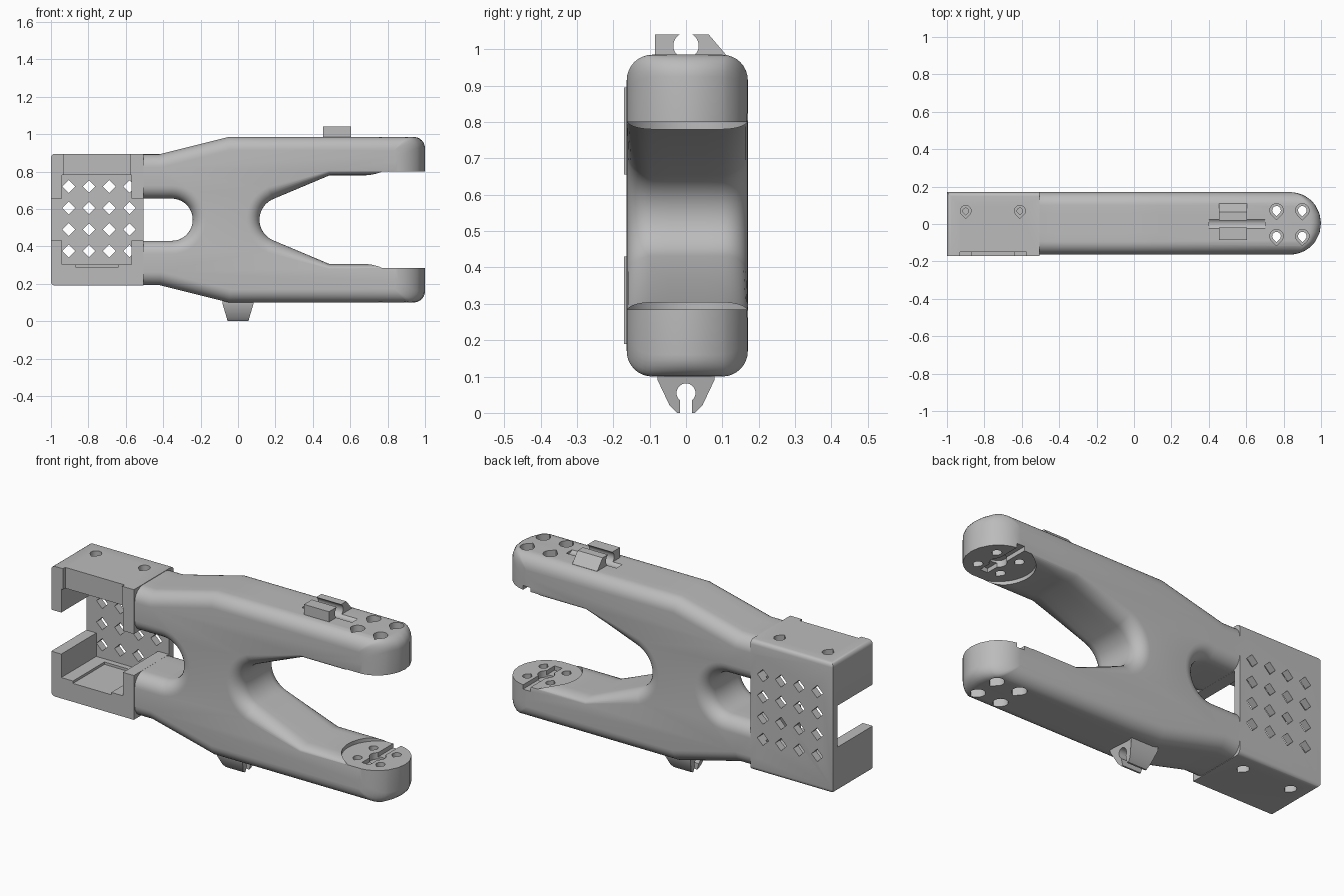
import bpy, bmesh
from math import sin, cos, pi, radians, sqrt
from mathutils import Vector

if "Cube" in bpy.data.objects:
    bpy.data.objects.remove(bpy.data.objects["Cube"])

MID_Z, MID_Y, HALF = 0.5425, 0.0035, 0.1665   # mirror height, depth centre, half depth
FILLET, TIP_X = 0.07, 0.835

grey = bpy.data.materials.new("plain_grey")
grey.use_nodes = True
grey.diffuse_color = (0.5, 0.5, 0.5, 1)
grey.node_tree.nodes["Principled BSDF"].inputs["Base Color"].default_value = (0.5, 0.5, 0.5, 1)


def make(name, bm):
    bmesh.ops.recalc_face_normals(bm, faces=bm.faces)
    mesh = bpy.data.meshes.new(name)
    bm.to_mesh(mesh)
    bm.free()
    mesh.materials.append(grey)
    ob = bpy.data.objects.new(name, mesh)
    bpy.context.scene.collection.objects.link(ob)
    return ob


def loft(name, rings):
    bm = bmesh.new()
    loops = [[bm.verts.new(p) for p in ring] for ring in rings]
    n = len(loops[0])
    for a, b in zip(loops, loops[1:]):
        for i in range(n):
            j = (i + 1) % n
            bm.faces.new((a[i], a[j], b[j], b[i]))
    bm.faces.new(loops[0])
    bm.faces.new(loops[-1][::-1])
    return make(name, bm)


def prism(name, pts, axis, lo, hi):
    place = {"x": lambda a, b, h: (h, a, b), "y": lambda a, b, h: (a, h, b),
             "z": lambda a, b, h: (a, b, h)}[axis]
    return loft(name, [[place(a, b, h) for a, b in pts] for h in (lo, hi)])


def box(name, x, y, z):
    return prism(name, [(x[0], y[0]), (x[1], y[0]), (x[1], y[1]), (x[0], y[1])], "z", *z)


def arc(cx, cy, r, start, end, n):
    angles = [radians(start + (end - start) * i / n) for i in range(n + 1)]
    return [(cx + r * cos(a), cy + r * sin(a)) for a in angles]


def disc(cx, cy, r, n=32):
    return arc(cx, cy, r, 0, 360, n)[:-1]


def teardrop(cx, cy, r):
    return arc(cx, cy, r, -45, 225, 18) + [(cx, cy - r * 1.41)]


def combine(target, parts, operation):
    group = bpy.data.collections.new("helpers")
    for p in parts:
        group.objects.link(p)
        p.hide_render = True
    mod = target.modifiers.new(operation, "BOOLEAN")
    mod.operation, mod.solver = operation, "EXACT"
    mod.operand_type, mod.collection = "COLLECTION", group
    bpy.context.view_layer.objects.active = target
    bpy.ops.object.modifier_apply(modifier=mod.name)
    for p in parts:
        bpy.data.objects.remove(p)
    bpy.data.collections.remove(group)


# Forked body: half outline, mirrored in height
half = (arc(-0.355, 0, 0.113, 0, 90, 10)
        + [(-0.55, 0.113), (-0.55, 0.35), (-0.42, 0.35), (-0.05, 0.4425), (0.13, 0.4425)]
        + arc(0.94, 0.3825, 0.06, 90, 0, 6)
        + [(1, 0.2375), (0.49, 0.2375)]
        + arc(0.235, 0, 0.12, 112, 180, 10))
outline = half + [(x, -z) for x, z in half[-2:0:-1]]


def inward(i):
    x, z = outline[i]
    side = 1 if z > 0 else -1
    if x > 0.8:
        return Vector((0, -side if abs(z) > 0.25 else side * 0.35))
    a, b, c = (Vector(outline[k % len(outline)]) for k in (i - 1, i, i + 1))
    n1, n2 = [Vector((d.y, -d.x)).normalized() for d in (b - a, c - b)]
    n = (n1 + n2) / (1 + n1.dot(n2))
    if x < -0.54:
        return Vector((0, side if abs(z) < 0.2 else -side))
    return n * (0.35 if x > 0.45 else 1)


shifts = [inward(i) for i in range(len(outline))]
rim = [(HALF - FILLET * (1 - sin(t)), FILLET * (1 - cos(t))) for t in
       [radians(11.25 * k) for k in range(9)]]
layers = [(-y, d) for y, d in rim[::-1]] + [(-0.05, 0), (0, 0), (0.05, 0)] + rim
rings = []
for y, inset in layers:
    k = max(0.03, sqrt(max(0, 1 - (y / HALF) ** 2)))
    ring = []
    for (x, z), s in zip(outline, shifts):
        x, z = x + s.x * inset, z + s.y * inset
        ring.append((TIP_X + (x - TIP_X) * k if x > TIP_X else x, MID_Y + y, MID_Z + z))
    rings.append(ring)
body = loft("clamp_body", rings)

# Mounting box with softened edges
housing = box("housing", (-1, -0.505), (-0.17, 0.17), (0.19, 0.895))
bm = bmesh.new()
bm.from_mesh(housing.data)
edges = [e for e in bm.edges if abs(e.verts[0].co.z - e.verts[1].co.z) < 0.01
         and (e.verts[0].co.x + e.verts[1].co.x < -1.9 or e.verts[0].co.y > 0
              or e.verts[1].co.y > 0)
         and e.verts[0].co.x + e.verts[1].co.x < -1.1]
bmesh.ops.bevel(bm, geom=edges, offset=0.022, segments=4, profile=0.5, affect="EDGES")
bm.to_mesh(housing.data)
bm.free()

# Cable clip under the body, narrowing downward
clip_half = [(0.078, 0.15), (0.078, 0.09), (0.045, 0.02), (0.025, 0)]
lower_clip = prism("lower_clip", clip_half + [(-y, z) for y, z in clip_half[::-1]],
                   "x", -0.085, 0.085)
for v in lower_clip.data.vertices:
    v.co.x *= 1 - 0.35 * max(0, 1 - v.co.z / 0.1)

# Two-pronged cable clip on the upper arm
upper_clip = prism("upper_clip", [(-0.085, 0.95), (-0.085, 1.04), (0.063, 1.04),
                                  (0.11, 0.985), (0.11, 0.95)], "x", 0.455, 0.605)
combine(body, [housing, lower_clip, upper_clip], "UNION")

# Clip channels
cuts = [prism("lower_bore", disc(0, 0.055, 0.026), "x", -0.2, 0.2),
        box("lower_slit", (-0.2, 0.2), (-0.016, 0.016), (-0.1, 0.05)),
        prism("upper_bore", disc(0, 1.01, 0.035), "x", 0.4, 0.7),
        box("upper_slit", (0.4, 0.7), (-0.016, 0.014), (1.01, 1.1))]

# Pocket, cable gap and shallow front recess of the housing
cuts += [box("pocket", (-0.94, -0.57), (-0.3, 0.13), (0.303, 0.782)),
         box("gap", (-1.1, -0.5), (-0.3, 0.13), (0.43, 0.655)),
         box("front_recess", (-0.93, -0.575), (-0.3, -0.15), (0.75, 1)),
         box("ledge_top", (-0.89, -0.63), (-0.1, 0.1), (0.75, 0.8)),
         box("ledge_bottom", (-0.87, -0.64), (-0.3, 0.1), (0.29, 0.35))]

# Grid of diamond vents through the back panel
for i in range(4):
    for j in range(4):
        cx, cz = -0.905 + 0.1083 * i, 0.375 + 0.115 * j
        cuts.append(prism("vent", disc(cx, cz, 0.034, 4), "y", 0.1, 0.3))

# Screw holes in the housing
for x in (-0.9, -0.61):
    cuts += [prism("screw_top", teardrop(x, 0.07, 0.029), "z", 0.855, 1),
             prism("screw_top_bore", teardrop(x, 0.07, 0.015), "z", 0.75, 1),
             prism("screw_bottom", teardrop(x, 0.07, 0.029), "z", 0.1, 0.235)]

# Round seats, grooves and bolt holes in the arm tips
cuts += [prism("seat", disc(TIP_X, MID_Y, 0.178, 64), "z", 0.285, 0.8),
         box("groove", (0.812, 0.858), (-0.1, 0.3), (0.262, 0.823)),
         prism("hub", disc(TIP_X, MID_Y, 0.042), "z", 0.25, 0.835)]
for x in (0.762, 0.9):
    for y in (-0.065, 0.073):
        cuts += [prism("bolt_bore", teardrop(x, y, 0.023), "z", 0, 1.1),
                 prism("bolt_head_top", teardrop(x, y, 0.036), "z", 0.87, 1.1),
                 prism("bolt_head_bottom", teardrop(x, y, 0.036), "z", 0, 0.215)]
combine(body, cuts, "DIFFERENCE")

bpy.ops.object.select_all(action="DESELECT")
body.select_set(True)
bpy.context.view_layer.objects.active = body
bpy.ops.object.shade_smooth_by_angle(angle=radians(28))
